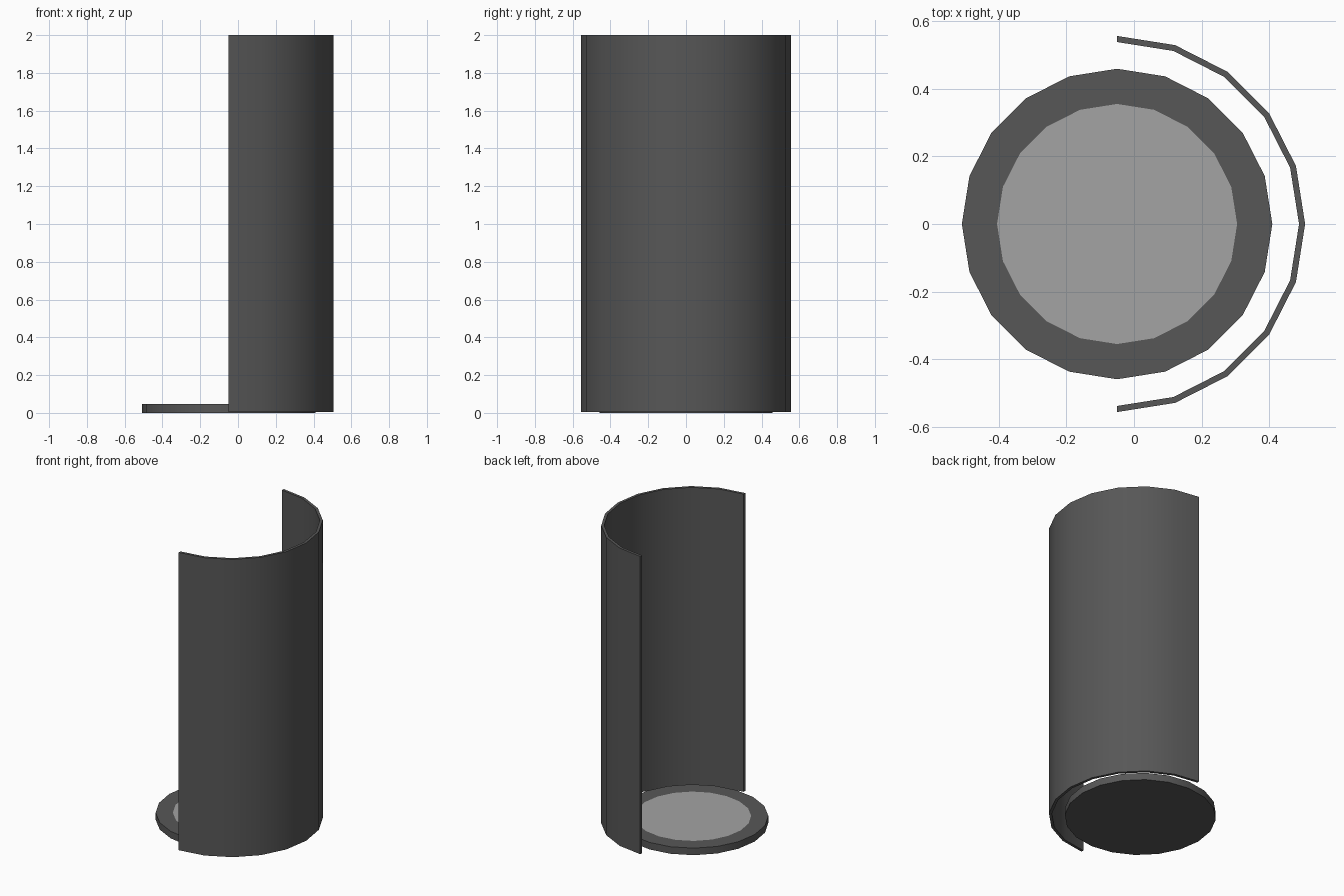
import bpy, bmesh
from math import sin, cos, pi, radians

default = bpy.data.objects.get("Cube")
if default:
    bpy.data.objects.remove(default, do_unlink=True)

CENTER_X = -0.05
SIDES = 20


def material(name, value):
    m = bpy.data.materials.new(name)
    m.use_nodes = True
    color = (value, value, value, 1)
    m.diffuse_color = color
    m.node_tree.nodes["Principled BSDF"].inputs["Base Color"].default_value = color
    return m


dark = material("dark_grey", 0.095)
light = material("light_grey", 0.37)


def finish(name, bm, mats):
    bmesh.ops.recalc_face_normals(bm, faces=bm.faces[:])
    mesh = bpy.data.meshes.new(name)
    bm.to_mesh(mesh)
    bm.free()
    for m in mats:
        mesh.materials.append(m)
    obj = bpy.data.objects.new(name, mesh)
    bpy.context.collection.objects.link(obj)
    obj.location.x = CENTER_X
    bpy.ops.object.select_all(action='DESELECT')
    obj.select_set(True)
    bpy.context.view_layer.objects.active = obj
    bpy.ops.object.shade_smooth_by_angle(angle=radians(30))
    return obj


def arc(bm, radius, z, count):
    """Points from the -y direction, turning through +x."""
    return [bm.verts.new((radius * cos(a), radius * sin(a), z))
            for a in (-pi / 2 + 2 * pi * i / SIDES for i in range(count))]


def bridge(bm, a, b, closed):
    n = len(a)
    for i in range(n if closed else n - 1):
        j = (i + 1) % n
        bm.faces.new((a[i], a[j], b[j], b[i]))


# Round base plate with a flush light centre
bm = bmesh.new()
bottom = arc(bm, 0.459, 0, SIDES)
top = arc(bm, 0.459, 0.047, SIDES)
rim = arc(bm, 0.355, 0.047, SIDES)
bm.faces.new(bottom)
bridge(bm, bottom, top, True)
bridge(bm, top, rim, True)
centre = bm.faces.new(rim)
centre.material_index = 1
finish("base_plate", bm, [dark, light])

# Half-round upright screen around the left side
bm = bmesh.new()
count = SIDES // 2 + 1
loops = [arc(bm, r, z, count)
         for r, z in ((0.556, 0.005), (0.556, 2), (0.538, 2), (0.538, 0.005))]
for i in range(4):
    bridge(bm, loops[i], loops[(i + 1) % 4], False)
for end in (0, -1):
    bm.faces.new([loop[end] for loop in loops])
finish("curved_screen", bm, [dark])
